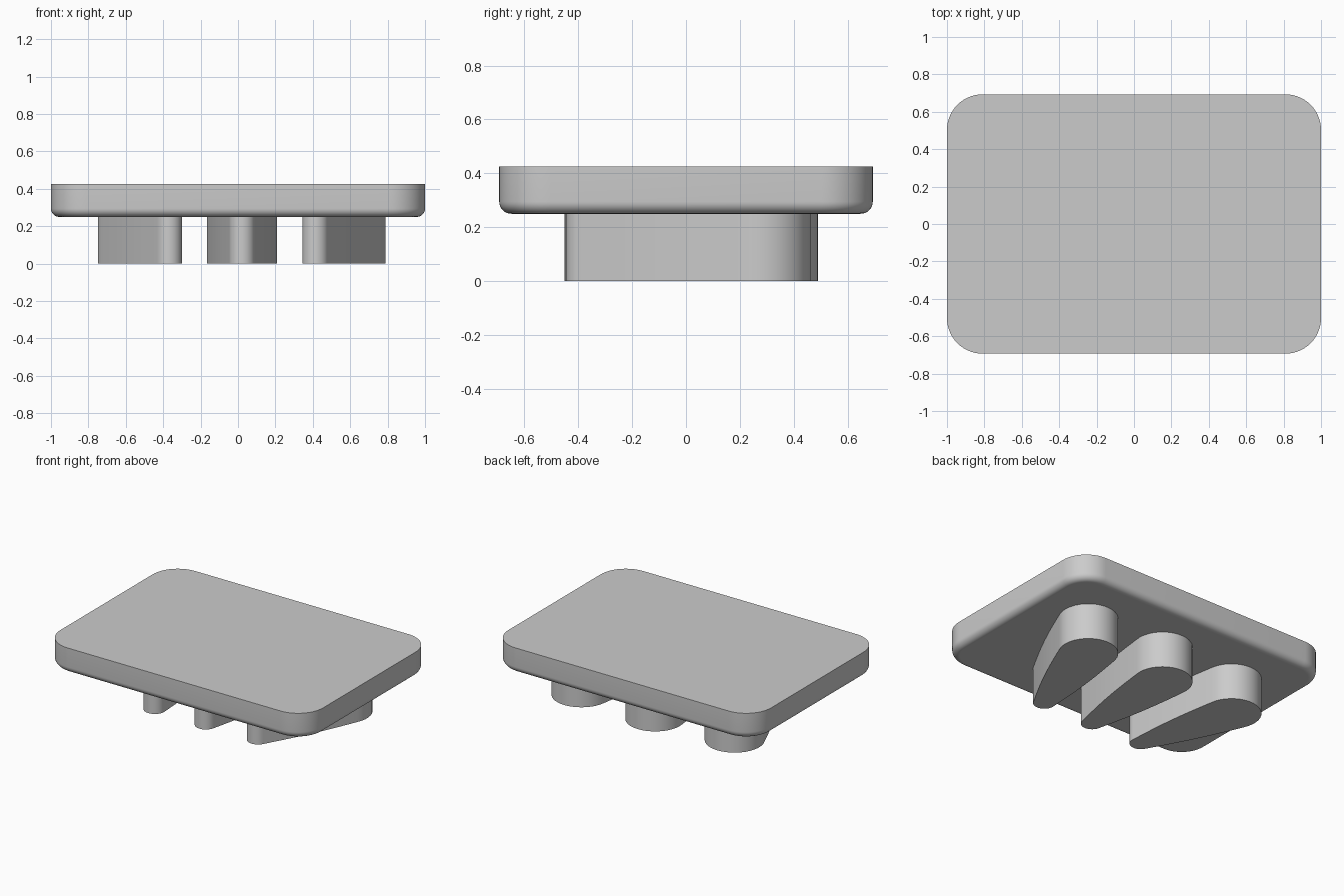
import bpy, bmesh
from math import sin, cos, pi, asin, radians
from mathutils import Vector

cube = bpy.data.objects.get("Cube")
if cube:
    bpy.data.objects.remove(cube, do_unlink=True)

grey = bpy.data.materials.new("light_grey")
grey.use_nodes = True
grey.diffuse_color = (0.6, 0.6, 0.6, 1)
grey.node_tree.nodes["Principled BSDF"].inputs["Base Color"].default_value = (0.6, 0.6, 0.6, 1)


def loft(name, rings):
    """Skin a stack of closed (outline, z) rings and cap both ends."""
    bm = bmesh.new()
    loops = [[bm.verts.new((p[0], p[1], z)) for p in pts] for pts, z in rings]
    n = len(loops[0])
    for lo, hi in zip(loops, loops[1:]):
        for i in range(n):
            j = (i + 1) % n
            bm.faces.new((lo[i], lo[j], hi[j], hi[i]))
    bm.faces.new(loops[0][::-1])
    bm.faces.new(loops[-1])
    bmesh.ops.recalc_face_normals(bm, faces=bm.faces)
    mesh = bpy.data.meshes.new(name)
    bm.to_mesh(mesh)
    bm.free()
    mesh.materials.append(grey)
    obj = bpy.data.objects.new(name, mesh)
    bpy.context.collection.objects.link(obj)
    bpy.ops.object.select_all(action='DESELECT')
    obj.select_set(True)
    bpy.context.view_layer.objects.active = obj
    bpy.ops.object.shade_smooth_by_angle(angle=radians(30))
    return obj


def rounded_rectangle(half_x, half_y, radius, inset, steps=14):
    pts = []
    for k, (sx, sy) in enumerate(((1, 1), (-1, 1), (-1, -1), (1, -1))):
        for s in range(steps + 1):
            a = (k + s / steps) * pi / 2
            pts.append((sx * (half_x - radius) + (radius - inset) * cos(a),
                        sy * (half_y - radius) + (radius - inset) * sin(a)))
    return pts


def teardrop(tip, end, r, R, bulge=0.012, steps=20):
    """Outline around a small and a large circle with softly bowed flanks."""
    tip, end = Vector(tip), Vector(end)
    axis = (end - tip).normalized()
    side = Vector((-axis.y, axis.x))
    beta = asin((R - r) / (end - tip).length)
    open_a = pi / 2 + beta

    def at(c, rad, a):
        return c + rad * (cos(a) * axis + sin(a) * side)

    def flank(a, b, a_dir):
        out = at(Vector((0, 0)), 1, a_dir)
        return [a.lerp(b, s / 10) + out * bulge * sin(pi * s / 10) for s in range(1, 10)]

    big = [at(end, R, -open_a + 2 * open_a * s / steps) for s in range(steps + 1)]
    small = [at(tip, r, open_a + (2 * pi - 2 * open_a) * s / steps) for s in range(steps + 1)]
    return big + flank(big[-1], small[0], open_a) + small + flank(small[-1], big[0], -open_a)


# Slab: crisp top rim, rounded lower rim
base, top, fillet = 0.25, 0.425, 0.045
rings = [(rounded_rectangle(1, 0.693, 0.19, fillet + 0.005), base)]
for s in range(9):
    a = s / 8 * pi / 2
    rings.append((rounded_rectangle(1, 0.693, 0.19, fillet * (1 - sin(a))),
                  base + fillet * (1 - cos(a))))
rings.append((rounded_rectangle(1, 0.693, 0.19, 0), top))
loft("slab", rings)

# Three teardrop feet fanning out toward the back
feet = {
    "right_foot": ((-0.37, -0.375), (-0.563, 0.275)),
    "middle_foot": ((0.022, -0.38), (0.022, 0.303)),
    "left_foot": ((0.415, -0.375), (0.603, 0.275)),
}
for name, (tip, end) in feet.items():
    outline = teardrop(tip, end, 0.07, 0.187)
    loft(name, [(outline, 0), (outline, base + 0.02)])
